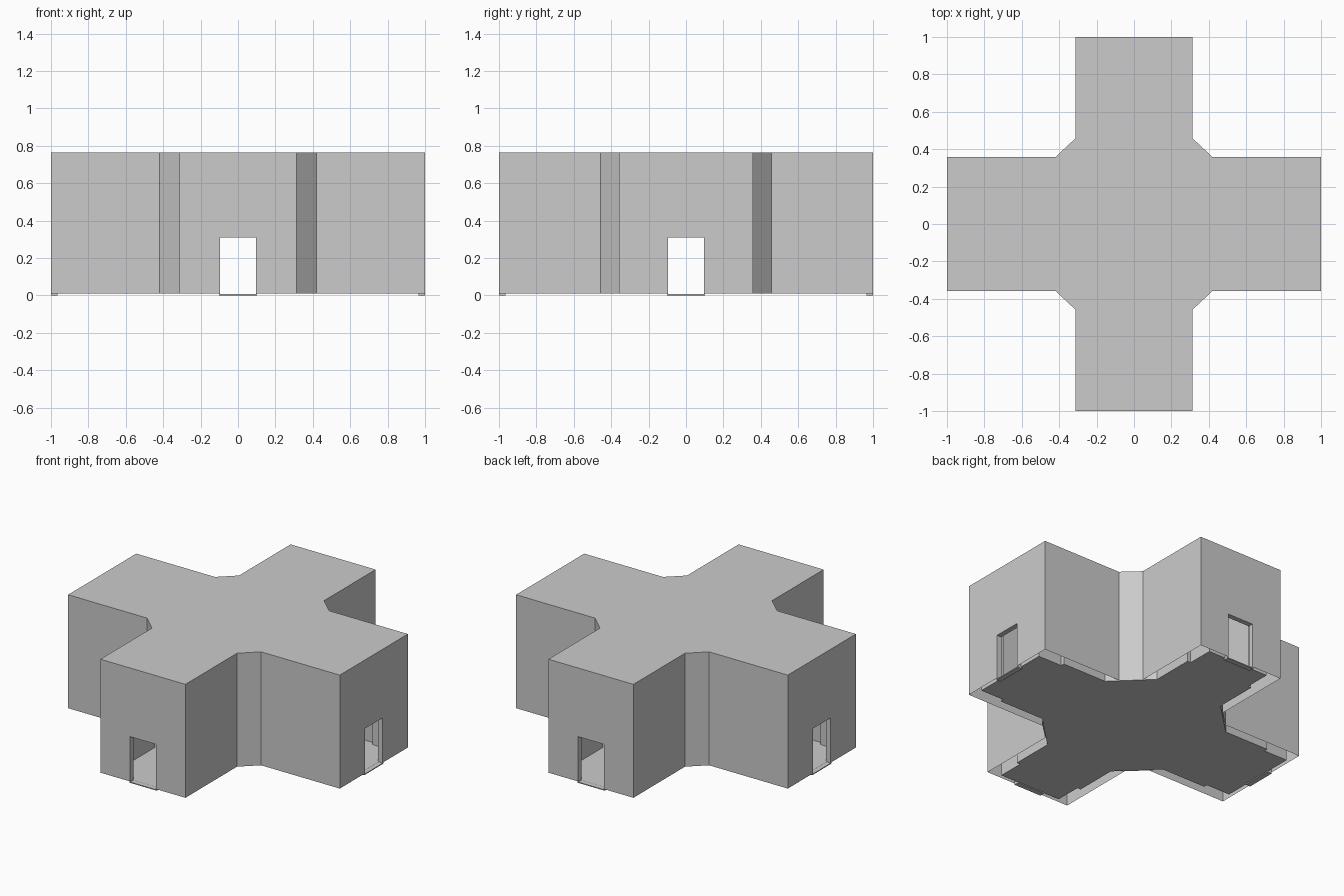
import bpy, bmesh
from math import pi
from mathutils import Matrix, Vector

if "Cube" in bpy.data.objects:
    bpy.data.objects.remove(bpy.data.objects["Cube"])

Z0, DOOR_W, DOOR_H = 0.01, 0.095, 0.308


def cross_outline(quarter):
    """Mirror the points of the +x+y quarter into a full cross, counter-clockwise."""
    back = quarter[::-1]
    return (quarter + [(-x, y) for x, y in back]
            + [(-x, -y) for x, y in quarter] + [(x, -y) for x, y in back])


def finish(bm, name):
    me = bpy.data.meshes.new(name)
    bm.to_mesh(me)
    bm.free()
    ob = bpy.data.objects.new(name, me)
    bpy.context.collection.objects.link(ob)
    return ob


def shell(name, quarter, top, floor=False, flip=False):
    """Cross-shaped walls and ceiling, with a doorway notch in every arm end."""
    pts = cross_outline(quarter)
    n, total = len(quarter), len(pts)
    bm = bmesh.new()
    low = [bm.verts.new((x, y, Z0)) for x, y in pts]
    high = [bm.verts.new((x, y, top)) for x, y in pts]
    bm.faces.new(high)
    if floor:
        bm.faces.new(low[::-1])
    for i in range(total):
        j = (i + 1) % total
        a, b = low[i], low[j]
        notch = []
        if i % n == n - 1:
            mid = (a.co + b.co) / 2
            d = (b.co - a.co).normalized() * DOOR_W
            up = Vector((0, 0, DOOR_H - Z0))
            notch = [bm.verts.new(p) for p in (mid - d, mid - d + up, mid + d + up, mid + d)]
        bm.faces.new([a] + notch + [b, high[j], high[i]])
    if flip:
        bmesh.ops.reverse_faces(bm, faces=bm.faces[:])
    return finish(bm, name)


# Outer walls and flat roof
shell("outer_walls", [(1, 0.358), (0.42, 0.358), (0.313, 0.458), (0.313, 1)], 0.765)

# Inner room with narrowed arm ends, closed by the floor
shell("inner_room", [(0.975, 0.27), (0.80, 0.27), (0.80, 0.295), (0.475, 0.295),
                     (0.25, 0.515), (0.25, 0.80), (0.225, 0.80), (0.225, 0.975)],
      0.75, floor=True, flip=True)


# Door frames lining the passage through each arm end
def box(bm, x, y, z):
    size = (x[1] - x[0], y[1] - y[0], z[1] - z[0], 1)
    centre = Vector((sum(x), sum(y), sum(z))) / 2
    bmesh.ops.create_cube(bm, size=1, matrix=Matrix.Translation(centre) @ Matrix.Diagonal(size))


for k, side in enumerate(("right", "back", "left", "front")):
    bm = bmesh.new()
    depth, w, t = (0.965, 0.999), DOOR_W, 0.006
    box(bm, depth, (w, w + t), (0, DOOR_H + t))
    box(bm, depth, (-w - t, -w), (0, DOOR_H + t))
    box(bm, depth, (-w, w), (DOOR_H, DOOR_H + t))
    box(bm, depth, (-w, w), (0, t))
    bm.transform(Matrix.Rotation(k * pi / 2, 4, 'Z'))
    finish(bm, side + "_door_frame")
